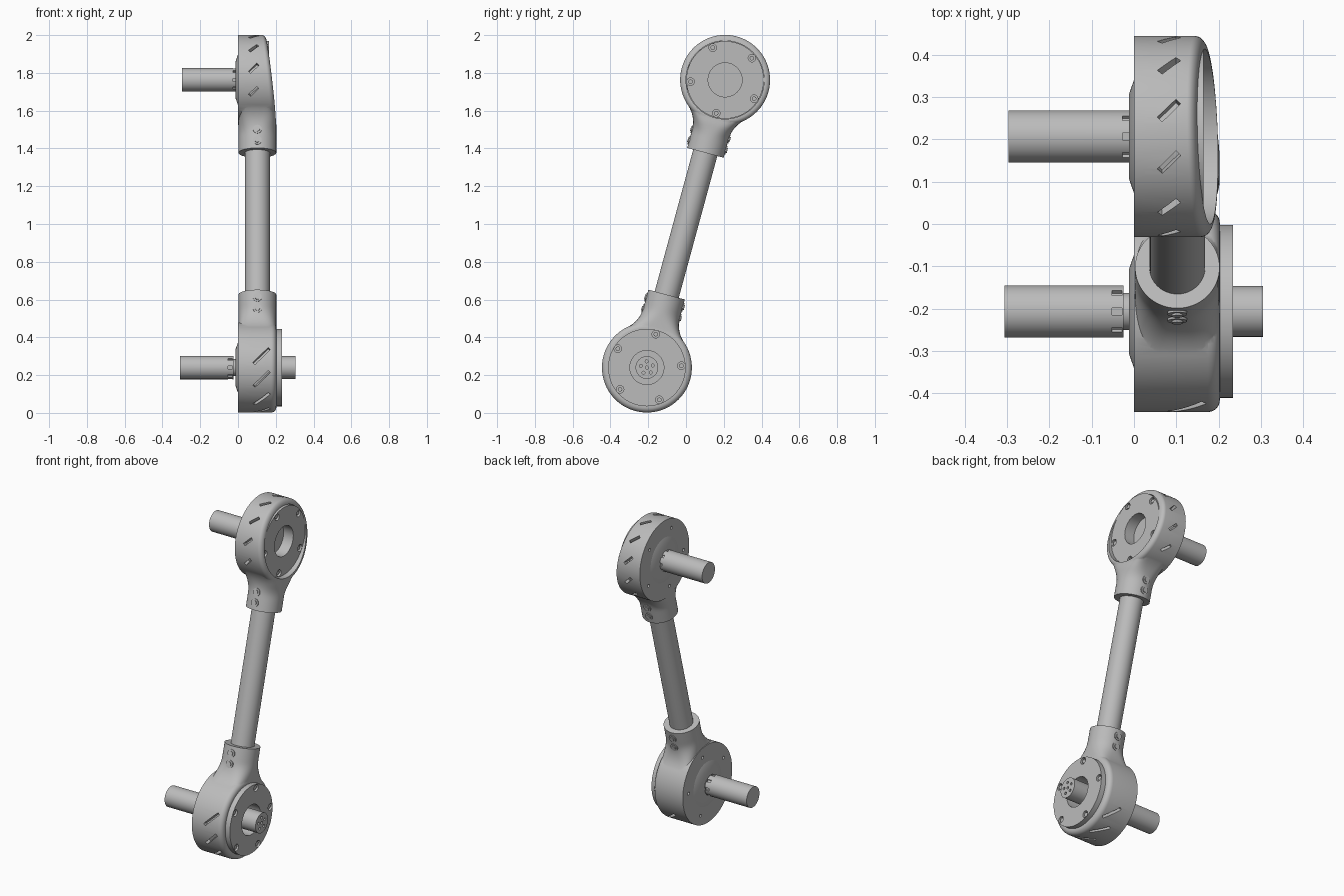
import bpy, bmesh
from math import sin, cos, pi, sqrt, radians, copysign
from mathutils import Matrix, Vector

if "Cube" in bpy.data.objects:
    bpy.data.objects.remove(bpy.data.objects["Cube"])

grey = bpy.data.materials.new("machined grey")
grey.use_nodes = True
grey.diffuse_color = (0.5, 0.5, 0.5, 1)
grey.node_tree.nodes["Principled BSDF"].inputs["Base Color"].default_value = (0.5, 0.5, 0.5, 1)

R = 0.238                       # housing radius
TILT = radians(15.1)            # lean of the arm
LOW, HIGH = (-0.207, 0.24), (0.207, 1.763)


def finish(name, bm):
    bmesh.ops.recalc_face_normals(bm, faces=bm.faces)
    me = bpy.data.meshes.new(name)
    bm.to_mesh(me)
    bm.free()
    me.materials.append(grey)
    ob = bpy.data.objects.new(name, me)
    bpy.context.collection.objects.link(ob)
    return ob


def smooth(ob):
    ob.data.shade_smooth()
    ob.data.set_sharp_from_angle(angle=radians(32))


def rod(name, x0, x1, r, c, r2=None, seg=64):
    """Cylinder or frustum running along x."""
    bm = bmesh.new()
    m = Matrix.Translation(((x0 + x1) / 2, *c)) @ Matrix.Rotation(pi / 2, 4, 'Y')
    bmesh.ops.create_cone(bm, cap_ends=True, segments=seg, radius1=r,
                          radius2=r if r2 is None else r2, depth=x1 - x0, matrix=m)
    return finish(name, bm)


def boxes(name, size, mats):
    bm = bmesh.new()
    for m in mats:
        bmesh.ops.create_cube(bm, size=1, matrix=m @ Matrix.Diagonal((*size, 1)))
    return finish(name, bm)


def combine(ob, other, op='DIFFERENCE'):
    """Boolean two objects, bake the result and drop the second one."""
    mod = ob.modifiers.new("cut", 'BOOLEAN')
    mod.object, mod.operation, mod.solver = other, op, 'EXACT'
    bpy.context.view_layer.update()
    me = bpy.data.meshes.new_from_object(ob.evaluated_get(bpy.context.evaluated_depsgraph_get()))
    ob.modifiers.clear()
    ob.data = me
    bpy.data.objects.remove(other)


def ring(c, r, start, n=5):
    return [(c[0] + r * cos(start + 2 * pi * k / n), c[1] + r * sin(start + 2 * pi * k / n))
            for k in range(n)]


def disc_body(name):
    """Lathed drum with a rounded outer edge."""
    bm = bmesh.new()
    e = 0.028
    prof = [(0, R)] + [(0.203 - e + e * sin(a), R - e + e * cos(a))
                       for a in [k * pi / 12 for k in range(7)]]
    seg = 96
    rows = [[bm.verts.new((x, r * sin(2 * pi * k / seg), r * cos(2 * pi * k / seg)))
             for k in range(seg)] for x, r in prof]
    for a, b in zip(rows, rows[1:]):
        for k in range(seg):
            bm.faces.new((a[k], a[k - 1], b[k - 1], b[k]))
    bm.faces.new(rows[0])
    bm.faces.new(rows[-1])
    return finish(name, bm)


def neck_body(name):
    """Loft from a box-like root in the drum to a round collar."""
    bm = bmesh.new()
    f, w0, end, seg = 0.157, 0.1, 0.4, 64
    sc = sqrt((R + f) ** 2 - (w0 + f) ** 2)
    touch = sc * R / (R + f)
    rows = []
    for i in range(25):
        s = 0.09 + (end - 0.09) * i / 24
        if s < touch:
            w = sqrt(R * R - s * s) - 0.001
        elif s < sc:
            w = w0 + f - sqrt(f * f - (sc - s) ** 2)
        else:
            w = w0
        t = min(1, max(0, (s - 0.1) / (sc - 0.08)))
        p = 2 / (2 + 10 * (1 - t) ** 2)
        row = []
        for k in range(seg):
            c, d = cos(2 * pi * k / seg), sin(2 * pi * k / seg)
            row.append(bm.verts.new((0.1025 + 0.1 * copysign(abs(c) ** p, c),
                                     w * copysign(abs(d) ** p, d), s)))
        rows.append(row)
    for a, b in zip(rows, rows[1:]):
        for k in range(seg):
            bm.faces.new((a[k], a[k - 1], b[k - 1], b[k]))
    bm.faces.new(rows[0])
    bm.faces.new(rows[-1])
    return finish(name, bm)


def housing(tag, c, turn, tapered, slot_x, slot_len, slots, start):
    frame = Matrix.Translation((0, *c)) @ Matrix.Rotation(turn, 4, 'X')
    ob, neck = disc_body(tag + "_housing"), neck_body("neck")
    for part in (ob, neck):
        for v in part.data.vertices:
            if tapered:         # outer face slopes down away from the neck
                v.co.x *= min(1, (0.175 + 0.12 * v.co.z) / 0.204)
        part.data.transform(frame)
    combine(ob, neck, 'UNION')
    # slanted vents around the rim
    mats = [frame @ Matrix.Rotation(pi + radians(a), 4, 'X') @ Matrix.Translation((slot_x, 0, R))
            @ Matrix.Rotation(pi / 4, 4, 'Z') for a in slots]
    combine(ob, boxes("vents", (slot_len, 0.016, 0.07), mats))
    # pocket behind the cover
    combine(ob, rod("pocket", 0.1, 0.3, 0.207 if tapered else 0.09, c))
    for p in ring(c, 0.183, start):
        combine(ob, rod("rear_hole", -0.02, 0.02, 0.009, p, seg=16))
    smooth(ob)
    # raised boss on the motor side
    smooth(rod(tag + "_rear_boss", -0.012, 0.002, 0.1, c, 0.14))
    # clamp screws on both sides of the collar
    bm = bmesh.new()
    for side in (-1, 1):
        for s in (0.297, 0.358):
            for r, h, rim in ((0.023, 0.104, 0.013), (0.013, 0.109, 0.0)):
                m = (frame @ Matrix.Translation((0.1025, side * (h - 0.01), s))
                     @ Matrix.Rotation(-side * pi / 2, 4, 'X'))
                bmesh.ops.create_cone(bm, cap_ends=True, segments=24, radius1=r,
                                      radius2=r, depth=0.02, matrix=m)
    smooth(finish(tag + "_clamp_screws", bm))


def cover(tag, c, x0, x1, start):
    """Round plate with centre hole and five counterbored screws."""
    ob = rod(tag + "_cover", x0, x1, 0.205, c, seg=96)
    combine(ob, rod("bore", x0 - 0.02, x1 + 0.05, 0.09, c))
    for p in ring(c, 0.183, start):
        combine(ob, rod("counterbore", x1 - 0.018, x1 + 0.02, 0.02, p, seg=24))
        smooth(rod(tag + "_cover_screw", x1 - 0.02, x1 - 0.006, 0.012, p, seg=24))
    smooth(ob)


def motor(tag, c, x0, x1):
    ob = rod(tag + "_motor", x0, x1, 0.062, c)
    mats = [Matrix.Translation((x1 - 0.015, *c)) @ Matrix.Rotation(k * pi / 4, 4, 'X')
            @ Matrix.Translation((0, 0, 0.062)) for k in range(8)]
    combine(ob, boxes("notches", (0.024, 0.016, 0.02), mats))
    smooth(ob)


# lower joint
housing("lower", LOW, -TILT, False, 0.125, 0.115, range(-90, 61, 30), radians(3))
cover("lower", LOW, 0.2, 0.234, radians(3))
motor("lower", LOW, -0.307, -0.025)
smooth(rod("lower_motor_neck", -0.03, 0.0, 0.044, LOW))
shaft = rod("output_shaft", 0.09, 0.305, 0.06, LOW)
for p in ring(LOW, 0.033, radians(20)) + [LOW]:
    combine(shaft, rod("shaft_hole", 0.28, 0.32, 0.008, p, seg=16))
smooth(shaft)

# upper joint
housing("upper", HIGH, pi - TILT, True, 0.083, 0.062, range(-120, 121, 30), radians(39))
cover("upper", HIGH, 0.095, 0.165, radians(39))
motor("upper", HIGH, -0.297, 0.0)

# tube joining the collars
a, b = Vector((0.1025, *LOW)), Vector((0.1025, *HIGH))
d = (b - a).normalized()
bm = bmesh.new()
bmesh.ops.create_cone(bm, cap_ends=True, segments=64, radius1=0.066, radius2=0.066,
                      depth=(b - a).length - 0.6,
                      matrix=Matrix.Translation((a + b) / 2) @ d.to_track_quat('Z', 'Y').to_matrix().to_4x4())
smooth(finish("arm_tube", bm))
